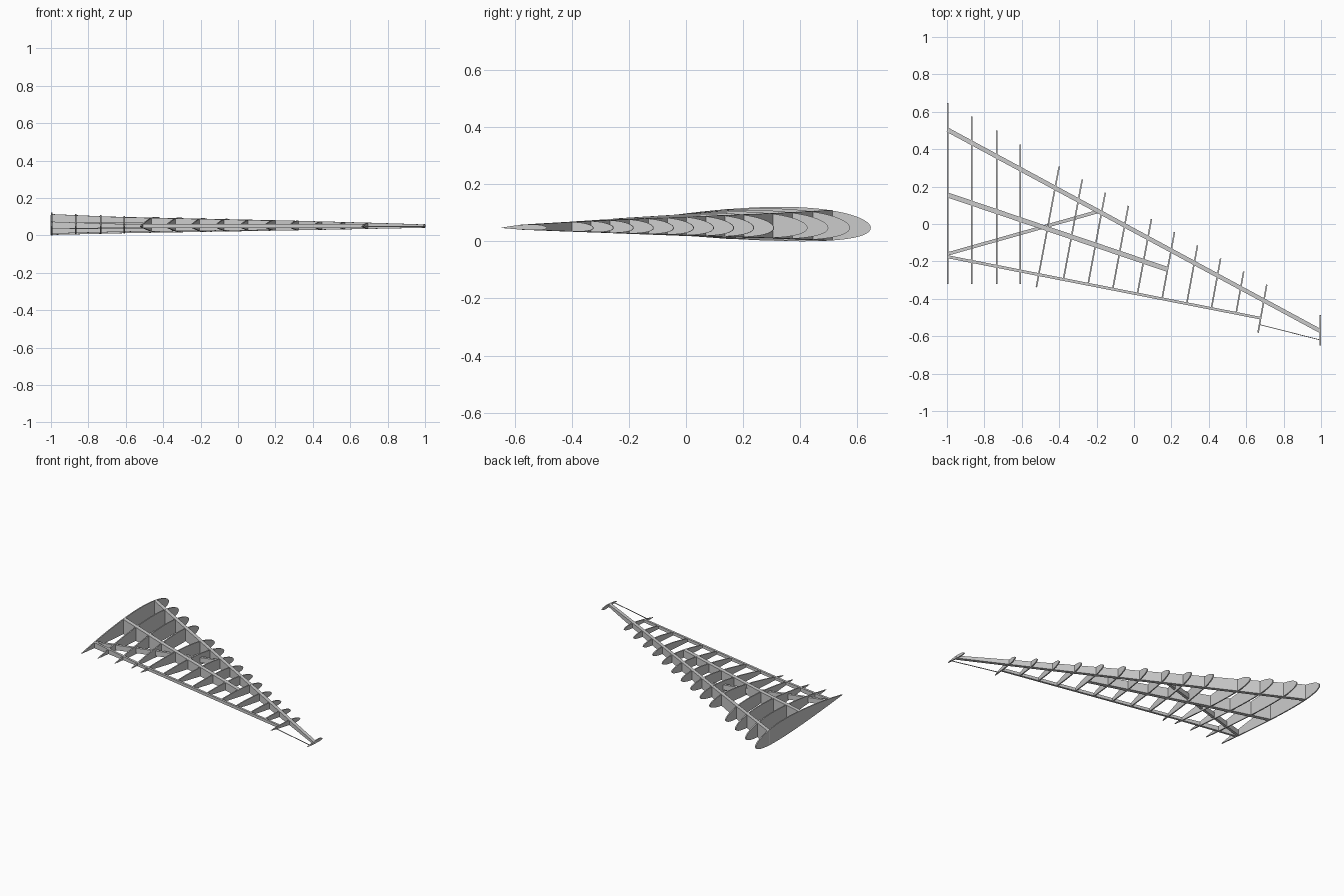
import bpy, bmesh, math
from mathutils import Vector

if "Cube" in bpy.data.objects:
    bpy.data.objects.remove(bpy.data.objects["Cube"])

Z0 = 0.0474          # height of the chord plane
RIB_T = 0.008        # rib sheet thickness


def lead(x):
    return 0.08 - 0.57 * x


def trail(x):
    return -0.32 if x < -0.62 else -0.445 - 0.205 * x


def skin(x, y):
    """Bottom and top height of the wing surface at a plan position."""
    c = lead(x) - trail(x)
    f = min(max((lead(x) - y) / c, 0), 1)
    t = 5 * 0.124 * c * (0.2969 * math.sqrt(f) - 0.126 * f - 0.3516 * f**2
                         + 0.2843 * f**3 - 0.1036 * f**4)
    m, p = 0.015 * c, 0.4
    if f < p:
        cam = m / p**2 * (2 * p * f - f * f)
    else:
        cam = m / (1 - p)**2 * (1 - 2 * p + 2 * p * f - f * f)
    return Z0 + cam - t, Z0 + cam + t


def make(name, bm):
    bmesh.ops.remove_doubles(bm, verts=bm.verts, dist=1e-6)
    bmesh.ops.recalc_face_normals(bm, faces=bm.faces)
    me = bpy.data.meshes.new(name)
    bm.to_mesh(me)
    bm.free()
    ob = bpy.data.objects.new(name, me)
    bpy.context.collection.objects.link(ob)
    return ob


def rib(name, a, b, n=28):
    """Airfoil-shaped sheet from leading point a to rear point b."""
    a, b = Vector(a), Vector(b)
    d = (b - a).normalized()
    off = Vector((-d.y, d.x, 0)) * RIB_T / 2
    upper, lower = [], []
    for i in range(n + 1):
        s = 1 - math.cos(math.pi / 2 * i / n)
        p = a.lerp(b, s)
        lo, hi = skin(p.x, p.y)
        upper.append(Vector((p.x, p.y, hi)))
        lower.append(Vector((p.x, p.y, lo)))
    loop = upper + lower[:0:-1]
    bm = bmesh.new()
    vs = [bm.verts.new(p - off) for p in loop]
    face = bm.faces.new(vs)
    ext = bmesh.ops.extrude_face_region(bm, geom=[face])
    moved = [g for g in ext['geom'] if isinstance(g, bmesh.types.BMVert)]
    bmesh.ops.translate(bm, verts=moved, vec=off * 2)
    return make(name, bm)


def beam(name, a, b, w0, w1, height=None, n=16):
    """Tapered box beam; follows the wing skin unless a height range is given."""
    a, b = Vector(a), Vector(b)
    d = (b - a).normalized()
    side = Vector((-d.y, d.x))
    bm = bmesh.new()
    rings = []
    for i in range(n + 1):
        s = i / n
        p, w = a.lerp(b, s), w0 + (w1 - w0) * s
        lo, hi = height or skin(p.x, p.y)
        rings.append([bm.verts.new((p.x + side.x * k * w / 2, p.y + side.y * k * w / 2, z))
                      for k, z in ((-1, lo), (1, lo), (1, hi), (-1, hi))])
    for r, q in zip(rings, rings[1:]):
        for k in range(4):
            bm.faces.new((r[k], r[(k + 1) % 4], q[(k + 1) % 4], q[k]))
    bm.faces.new(rings[0])
    bm.faces.new(rings[-1])
    return make(name, bm)


# Spars
beam("front_spar", (-0.996, 0.503), (0.996, -0.572), 0.024, 0.022)
beam("middle_spar", (-0.996, 0.155), (0.18, -0.243), 0.026, 0.026)
R0, R1 = Vector((-0.996, -0.175)), Vector((0.675, -0.503))
beam("rear_spar", R0, R1, 0.016, 0.014)
beam("diagonal_spar", (-0.996, -0.16), (-0.18, 0.07), 0.018, 0.018, (0.035, 0.07))

# Straight inner ribs
for i, x in enumerate((-0.996, -0.868, -0.735, -0.607)):
    rib(f"inner_rib_{i + 1}", (x, lead(x)), (x, -0.32))

# Slanted outer ribs: only the first and last reach the trailing edge
for k in range(10):
    lx = -0.40 + 0.1233 * k
    tx = -0.522 + 0.1317 * k
    a, b = Vector((lx, lead(lx))), Vector((tx, trail(tx)))
    if k not in (0, 9):
        u, v, w = b - a, R1 - R0, R0 - a
        s = (w.x * v.y - w.y * v.x) / (u.x * v.y - u.y * v.x)
        b = a + u * s
    rib(f"outer_rib_{k + 1}", a, b)

# Tip rib and trailing wire
rib("tip_rib", (0.996, lead(0.996)), (0.996, -0.65))
beam("trailing_wire", (0.672, -0.538), (0.996, -0.62), 0.004, 0.004, (0.046, 0.05), 1)

# Recentre lengthwise offset vectors need 3D, so thin sheets stay flat shaded
for ob in bpy.context.collection.objects:
    for poly in ob.data.polygons:
        poly.use_smooth = False
